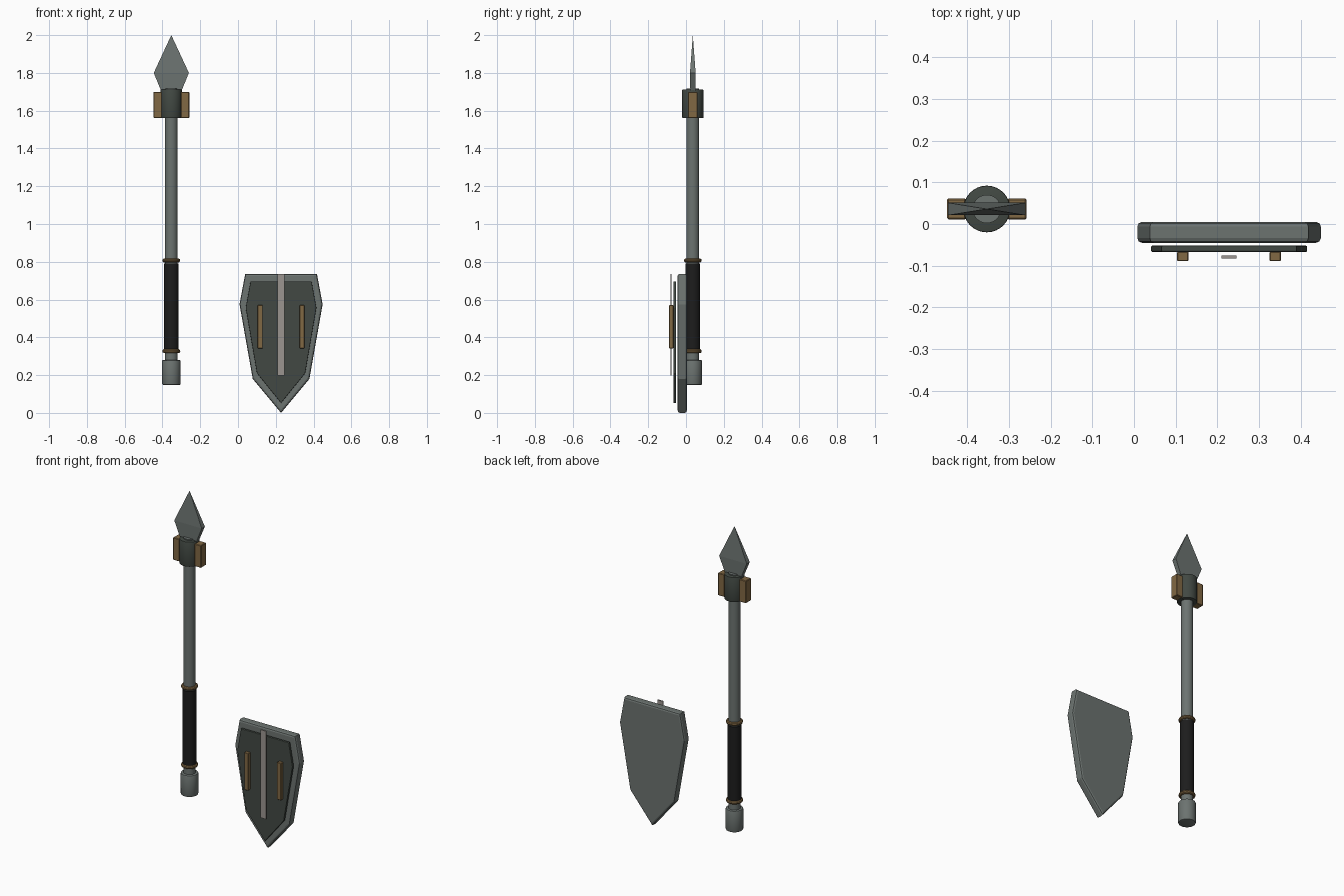
import bpy, bmesh, math
from mathutils import Matrix, Vector

if "Cube" in bpy.data.objects:
    bpy.data.objects.remove(bpy.data.objects["Cube"])


def material(name, rgb):
    m = bpy.data.materials.new(name)
    m.diffuse_color = (*rgb, 1)
    m.use_nodes = True
    m.node_tree.nodes["Principled BSDF"].inputs["Base Color"].default_value = m.diffuse_color
    return m


STEEL = material("steel grey", (0.150, 0.172, 0.163))
DARK = material("dark green grey", (0.054, 0.066, 0.056))
BRONZE = material("bronze", (0.220, 0.138, 0.057))
BLACK = material("black leather", (0.012, 0.012, 0.012))
PALE = material("pale metal", (0.330, 0.300, 0.280))

SX, SY = -0.353, 0.036   # spear axis
CX = 0.228               # shield centre line


def finish(bm, name, mat, smooth=False):
    bmesh.ops.recalc_face_normals(bm, faces=bm.faces)
    me = bpy.data.meshes.new(name)
    bm.to_mesh(me)
    bm.free()
    me.materials.append(mat)
    ob = bpy.data.objects.new(name, me)
    bpy.context.collection.objects.link(ob)
    if smooth:
        bpy.ops.object.select_all(action='DESELECT')
        ob.select_set(True)
        bpy.context.view_layer.objects.active = ob
        bpy.ops.object.shade_smooth_by_angle(angle=math.radians(35))
    return ob


def rod(name, r, z0, z1, mat, bevel=0.0):
    bm = bmesh.new()
    bmesh.ops.create_cone(bm, cap_ends=True, segments=32, radius1=r, radius2=r, depth=z1 - z0,
                          matrix=Matrix.Translation((SX, SY, (z0 + z1) / 2)))
    if bevel:
        rims = [e for e in bm.edges if abs(e.verts[0].co.z - e.verts[1].co.z) < 1e-5]
        bmesh.ops.bevel(bm, geom=rims, offset=bevel, segments=2, profile=0.5, affect='EDGES')
    return finish(bm, name, mat, True)


def box(name, x0, x1, y0, y1, z0, z1, mat, bevel=0.0):
    bm = bmesh.new()
    size = Matrix.Diagonal((x1 - x0, y1 - y0, z1 - z0, 1))
    place = Matrix.Translation(((x0 + x1) / 2, (y0 + y1) / 2, (z0 + z1) / 2))
    bmesh.ops.create_cube(bm, size=1, matrix=place @ size)
    if bevel:
        bmesh.ops.bevel(bm, geom=bm.edges[:], offset=bevel, segments=1, affect='EDGES')
    return finish(bm, name, mat)


def shield_slab(name, half, y0, y1, mat, bevel):
    # mirrored half outline, extruded in y with rounded rims
    pts = half + [(-x, z) for x, z in reversed(half) if x > 0]
    bm = bmesh.new()
    face = bm.faces.new([bm.verts.new((CX + x, y0, z)) for x, z in pts])
    ext = bmesh.ops.extrude_face_region(bm, geom=[face])
    bmesh.ops.translate(bm, vec=Vector((0, y1 - y0, 0)),
                        verts=[g for g in ext['geom'] if isinstance(g, bmesh.types.BMVert)])
    rims = [e for e in bm.edges if abs(e.verts[0].co.y - e.verts[1].co.y) < 1e-5]
    bmesh.ops.bevel(bm, geom=rims, offset=bevel, segments=2, profile=0.5, affect='EDGES')
    return finish(bm, name, mat)


# Spear shaft, grip, pommel and collar
rod("shaft", 0.034, 0.26, 1.718, STEEL)
rod("grip", 0.039, 0.325, 0.79, BLACK)
rod("pommel", 0.049, 0.148, 0.28, STEEL, 0.006)
rod("collar", 0.056, 1.56, 1.712, DARK, 0.003)

# Bronze rings at both ends of the grip
for name, z in (("lower_ring", 0.327), ("upper_ring", 0.807)):
    bm = bmesh.new()
    n, k, major, minor = 32, 10, 0.037, 0.0105
    grid = [[bm.verts.new((SX + (major + minor * math.cos(b)) * math.cos(a),
                           SY + (major + minor * math.cos(b)) * math.sin(a),
                           z + minor * math.sin(b)))
             for b in (2 * math.pi * j / k for j in range(k))]
            for a in (2 * math.pi * i / n for i in range(n))]
    for i in range(n):
        for j in range(k):
            i2, j2 = (i + 1) % n, (j + 1) % k
            bm.faces.new((grid[i][j], grid[i2][j], grid[i2][j2], grid[i][j2]))
    finish(bm, name, BRONZE, True)

# Bronze lugs on both sides of the collar
for name, s in (("left_lug", -1), ("right_lug", 1)):
    a, b = sorted((SX + s * 0.05, SX + s * 0.095))
    box(name, a, b, SY - 0.025, SY + 0.025, 1.562, 1.699, BRONZE, 0.003)

# Spear blade: rectangular sections rising to a point
bm = bmesh.new()
rings = [[bm.verts.new((SX + sx * w, SY + sy * t, z))
          for sx, sy in ((-1, -1), (1, -1), (1, 1), (-1, 1))]
         for w, t, z in ((0.05, 0.013, 1.695), (0.093, 0.015, 1.80))]
tip = bm.verts.new((SX, SY, 2.0))
bm.faces.new(rings[0])
for i in range(4):
    j = (i + 1) % 4
    bm.faces.new((rings[0][i], rings[0][j], rings[1][j], rings[1][i]))
    bm.faces.new((rings[1][i], rings[1][j], tip))
finish(bm, "blade", STEEL)

# Shield body and raised front plate
outline = [(0.0, 0.0), (0.150, 0.18), (0.220, 0.575), (0.190, 0.735)]
shield_slab("shield_body", outline, -0.045, 0.005, STEEL, 0.011)
shield_slab("shield_plate", [(x * 0.85, 0.052 + z * 0.877) for x, z in outline],
            -0.067, -0.052, DARK, 0.003)

# Shield centre strip and side bars
box("centre_strip", CX - 0.018, CX + 0.018, -0.083, -0.076, 0.197, 0.735, PALE)
for name, s in (("left_bar", -1), ("right_bar", 1)):
    c = CX + s * 0.111
    box(name, c - 0.0135, c + 0.0135, -0.089, -0.066, 0.342, 0.57, BRONZE, 0.002)
